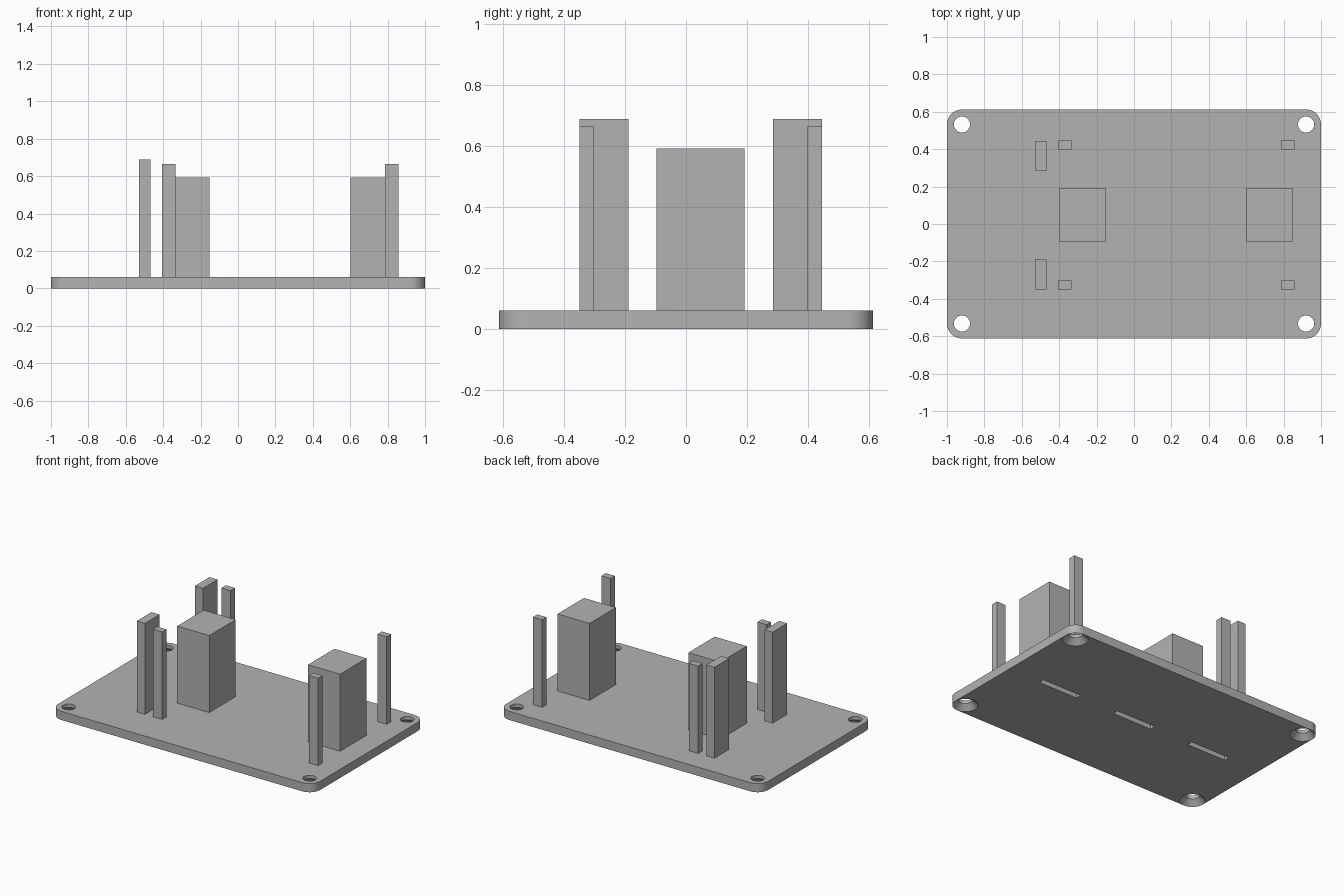
import bpy, bmesh, math

cube = bpy.data.objects.get("Cube")
if cube:
    bpy.data.objects.remove(cube, do_unlink=True)

grey = bpy.data.materials.new("plain grey")
grey.use_nodes = True
colour = (0.45, 0.45, 0.45, 1)
grey.diffuse_color = colour
grey.node_tree.nodes["Principled BSDF"].inputs["Base Color"].default_value = colour

THICK = 0.06
HOLE_X, HOLE_Y, CORNER = 0.92, 0.532, 0.08


def make(name, bm):
    bmesh.ops.recalc_face_normals(bm, faces=bm.faces)
    mesh = bpy.data.meshes.new(name)
    bm.to_mesh(mesh)
    bm.free()
    mesh.materials.append(grey)
    obj = bpy.data.objects.new(name, mesh)
    bpy.context.collection.objects.link(obj)
    return obj


def box(name, x0, x1, y0, y1, z0, z1):
    bm = bmesh.new()
    bmesh.ops.create_cube(bm, size=1)
    for v in bm.verts:
        v.co = (x1 if v.co.x > 0 else x0, y1 if v.co.y > 0 else y0, z1 if v.co.z > 0 else z0)
    return make(name, bm)


def turned(name, x, y, profile, sides=32):
    """Solid of revolution from (radius, height) pairs."""
    bm = bmesh.new()
    rings = []
    for r, z in profile:
        angles = [math.tau * i / sides for i in range(sides)]
        rings.append([bm.verts.new((x + r * math.cos(a), y + r * math.sin(a), z)) for a in angles])
    for low, high in zip(rings, rings[1:]):
        for i in range(sides):
            j = (i + 1) % sides
            bm.faces.new((low[i], low[j], high[j], high[i]))
    bm.faces.new(rings[0])
    bm.faces.new(rings[-1])
    return make(name, bm)


# Base plate with rounded corners
bm = bmesh.new()
outline = []
for k, (sx, sy) in enumerate([(1, 1), (-1, 1), (-1, -1), (1, -1)]):
    for i in range(13):
        a = math.pi / 2 * (k + i / 12)
        outline.append(bm.verts.new((sx * HOLE_X + CORNER * math.cos(a),
                                     sy * HOLE_Y + CORNER * math.sin(a), 0)))
face = bm.faces.new(outline)
top = bmesh.ops.extrude_face_region(bm, geom=[face])
bmesh.ops.translate(bm, vec=(0, 0, THICK), verts=[g for g in top["geom"] if isinstance(g, bmesh.types.BMVert)])
plate = make("base_plate", bm)

# Countersunk screw holes and shallow slots in the underside
cutters = [turned("hole_cutter", sx * HOLE_X, sy * HOLE_Y,
                  [(0.085, -0.005), (0.043, 0.037), (0.043, 0.1)])
           for sx in (-1, 1) for sy in (-1, 1)]
cutters += [box("slot_cutter", x - 0.15, x + 0.15, -0.02, 0.02, -0.05, 0.04) for x in (-0.6, 0, 0.6)]
for cutter in cutters:
    mod = plate.modifiers.new("cut", "BOOLEAN")
    mod.operation = "DIFFERENCE"
    mod.solver = "EXACT"
    mod.object = cutter
    bpy.context.view_layer.objects.active = plate
    bpy.ops.object.modifier_apply(modifier=mod.name)
    bpy.data.objects.remove(cutter, do_unlink=True)
bpy.ops.object.select_all(action="DESELECT")
plate.select_set(True)
bpy.ops.object.shade_smooth_by_angle(angle=math.radians(30))

# Support blocks
for side, x in (("right", -0.397), ("left", 0.602)):
    box(side + "_block", x, x + 0.245, -0.096, 0.192, THICK, 0.592)

# Tall flat posts
for end, y in (("front", -0.349), ("back", 0.285)):
    box(end + "_tall_post", -0.529, -0.467, y, y + 0.16, THICK, 0.688)

# Thin posts
for end, y in (("front", -0.349), ("back", 0.398)):
    for side, x in (("right", -0.405), ("left", 0.787)):
        box(f"{end}_{side}_thin_post", x, x + 0.07, y, y + 0.048, THICK, 0.664)
